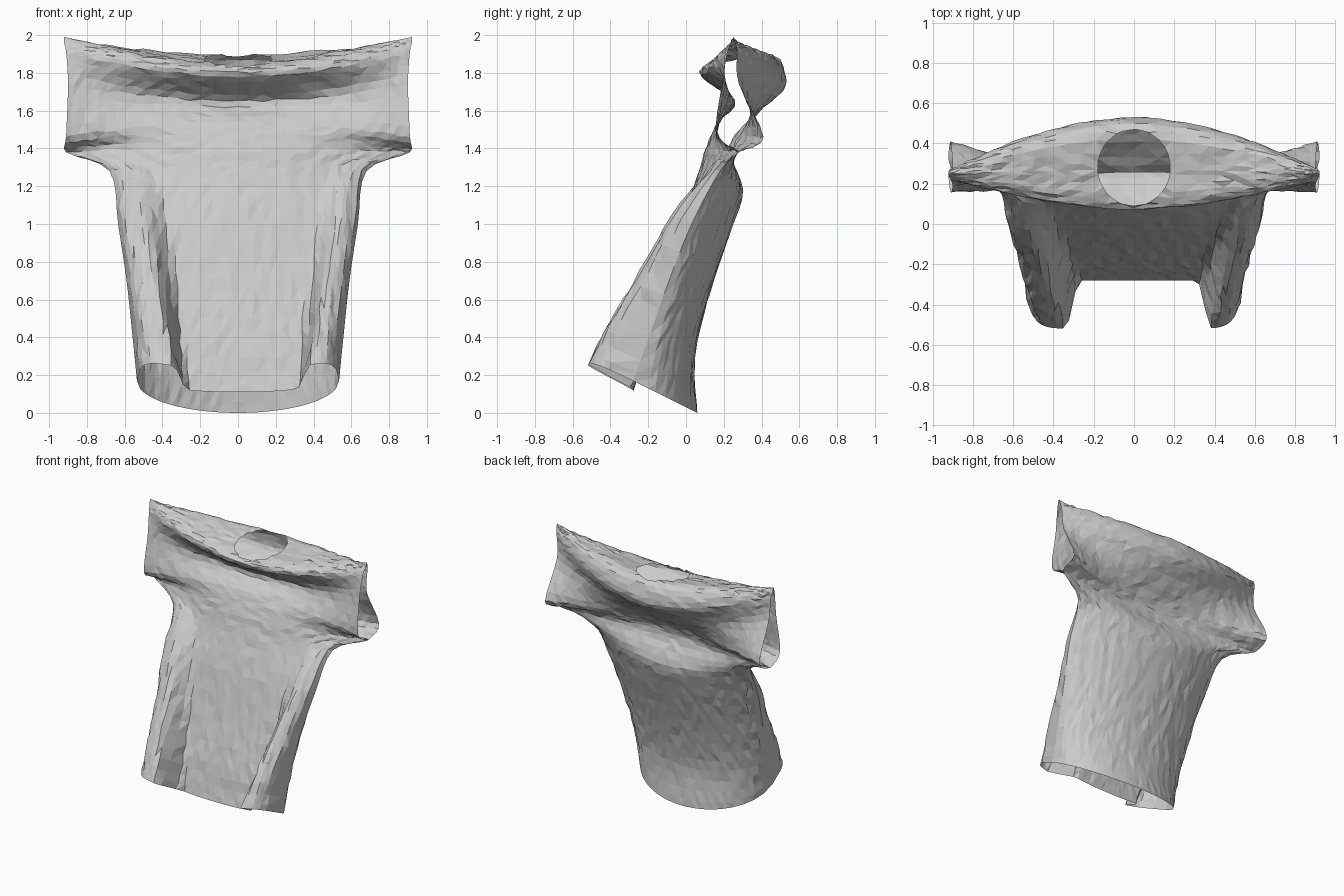
import bpy, bmesh, math, random

random.seed(4)
cube = bpy.data.objects.get("Cube")
if cube:
    bpy.data.objects.remove(cube, do_unlink=True)

# Plain cloth colour
cloth = bpy.data.materials.new("light_grey_cloth")
cloth.use_nodes = True
GREY = (0.6, 0.6, 0.6, 1)
cloth.diffuse_color = GREY
cloth.node_tree.nodes["Principled BSDF"].inputs["Base Color"].default_value = GREY

# Rows from hem to shoulder: half width, edge height, edge depth front and back,
# middle depth and height of the front, the same of the back, side fold depth
ROWS = [
    (.535, .17, -.28, -.28, -.28, .11, .06, 0, .24),
    (.56, .42, -.19, -.19, -.22, .36, .045, .30, .20),
    (.59, .70, -.09, -.09, -.13, .65, .12, .62, .14),
    (.635, 1.0, .03, .03, -.03, 1.0, .24, .97, .09),
    (.68, 1.28, .18, .18, .06, 1.25, .30, 1.18, .03),
    (.91, 1.38, .28, .28, .11, 1.41, .23, 1.36, 0),
    (.91, 1.46, .16, .41, .17, 1.54, .26, 1.47, 0),
    (.90, 1.74, .19, .28, .26, 1.65, .41, 1.61, 0),
    (.91, 1.91, .22, .27, .08, 1.78, .53, 1.74, 0),
    (.92, 1.96, .24, .26, .12, 1.84, .47, 1.89, 0),
    (.92, 1.99, .25, .25, .27, 1.86, .27, 1.86, 0),
]
COLUMNS, STEPS = 36, 4
SEAM_ROW = 5


def spline(a, b, c, d, t):
    """Smooth value between b and c."""
    return b + t / 2 * (c - a + t * (2*a - 5*b + 4*c - d + t * (3*(b - c) + d - a)))


def row_at(i, t):
    last = len(ROWS) - 1
    keys = [ROWS[min(max(i + k, 0), last)] for k in (-1, 0, 1, 2)]
    row = [spline(*vals, t) for vals in zip(*keys)]
    row[0] = min(row[0], .92)
    if i < SEAM_ROW:                       # sewn side seam below the sleeve
        row[2] = row[3] = (row[2] + row[3]) / 2
    return row


rows = [row_at(i, s / STEPS) for i in range(len(ROWS) - 1) for s in range(STEPS)]
rows.append(row_at(len(ROWS) - 1, 0))


def sheet_point(row, u, level, front):
    """Point of the front or back sheet at sideways position u."""
    w, ez, eyf, eyb, fy, fz, by, bz, fold = row
    a = min(abs(u), 1)
    f = a ** (2.5 - .9 * level)
    if not front:                          # rounder back below the sleeves
        blend = min(1, level / .45)
        f = blend * f + (1 - blend) * (1 - math.sqrt(1 - a * a))
    ey, cy, cz = (eyf, fy, fz) if front else (eyb, by, bz)
    y, z = cy + (ey - cy) * f, cz + (ez - cz) * f
    if front:                              # hanging fold beside each hip
        inner = .54 + .2 * level + .04 * math.copysign(1, u)
        t = min(max((a - inner) / (.14 + .35 * level), 0), 1)
        bump = t * t * (3 - 2 * t) * math.sqrt(1 - a ** 12)
        y -= fold * bump
        z += fold * bump * .5
    return w * u, y, z


bm = bmesh.new()
for front in (True, False):
    grid = []
    for j, row in enumerate(rows):
        line = []
        for k in range(COLUMNS + 1):
            s = 2 * k / COLUMNS - 1
            u = .5 * s + .5 * math.sin(s * math.pi / 2)      # denser at the sides
            x, y, z = sheet_point(row, u, j / (len(rows) - 1), front)
            if 0 < k < COLUMNS and 0 < j < len(rows) - 1:   # small wrinkles
                x += random.uniform(-.007, .007)
                y += random.uniform(-.004, .004)
                z += random.uniform(-.007, .007)
            line.append(bm.verts.new((x, y, z)))
        grid.append(line)
    for low, high in zip(grid, grid[1:]):
        for k in range(COLUMNS):
            quad = [low[k], low[k + 1], high[k + 1], high[k]]
            bm.faces.new(quad if front else quad[::-1])

# Sew the side seams and shoulders
bmesh.ops.remove_doubles(bm, verts=bm.verts, dist=.0005)

# Neck opening, rounded to an ellipse
NECK_Y, NECK_X_RADIUS, NECK_Y_RADIUS = .28, .18, .19


def neck_reach(p):
    return math.hypot(p.x / NECK_X_RADIUS, (p.y - NECK_Y) / NECK_Y_RADIUS)


hole = [f for f in bm.faces
        if f.calc_center_median().z > 1.78 and neck_reach(f.calc_center_median()) < 1]
bmesh.ops.delete(bm, geom=hole, context='FACES')
for v in bm.verts:
    if v.is_boundary and v.co.z > 1.7 and abs(v.co.x) < .3:
        r = neck_reach(v.co)
        v.co.x /= r
        v.co.y = NECK_Y + (v.co.y - NECK_Y) / r

bmesh.ops.triangulate(bm, faces=bm.faces)
mesh = bpy.data.meshes.new("shirt")
bm.to_mesh(mesh)
bm.free()
mesh.materials.append(cloth)
shirt = bpy.data.objects.new("shirt", mesh)
bpy.context.collection.objects.link(shirt)
